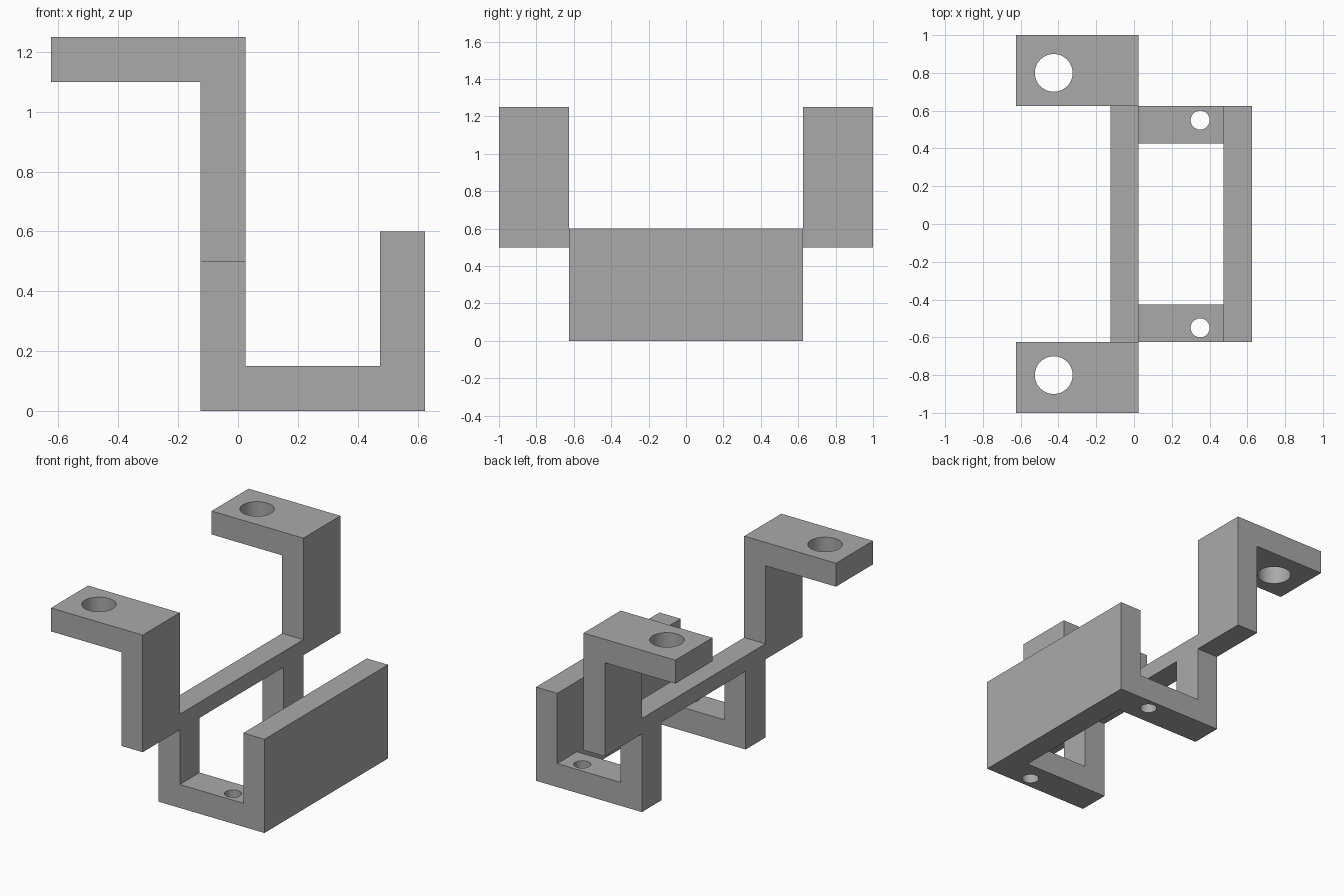
import bpy
import bmesh
from mathutils import Matrix

cube = bpy.data.objects.get("Cube")
if cube:
    bpy.data.objects.remove(cube, do_unlink=True)

grey = bpy.data.materials.new("plain_grey")
grey.use_nodes = True
COLOUR = (0.4, 0.4, 0.4, 1)
grey.diffuse_color = COLOUR
grey.node_tree.nodes["Principled BSDF"].inputs["Base Color"].default_value = COLOUR


def finish(name, bm):
    bmesh.ops.recalc_face_normals(bm, faces=bm.faces)
    mesh = bpy.data.meshes.new(name)
    bm.to_mesh(mesh)
    bm.free()
    mesh.materials.append(grey)
    obj = bpy.data.objects.new(name, mesh)
    bpy.context.collection.objects.link(obj)
    return obj


def extrude_profile(name, profile, y0, y1):
    """Closed outline in x and z, extruded along y."""
    bm = bmesh.new()
    face = bm.faces.new([bm.verts.new((x, y0, z)) for x, z in profile])
    new = bmesh.ops.extrude_face_region(bm, geom=[face])["geom"]
    verts = [v for v in new if isinstance(v, bmesh.types.BMVert)]
    bmesh.ops.translate(bm, verts=verts, vec=(0, y1 - y0, 0))
    return finish(name, bm)


def drill(name, x, y, z, radius):
    bm = bmesh.new()
    bmesh.ops.create_cone(bm, cap_ends=True, segments=48, radius1=radius,
                          radius2=radius, depth=0.4,
                          matrix=Matrix.Translation((x, y, z)))
    return finish(name, bm)


def cut(obj, cutters):
    bpy.context.view_layer.objects.active = obj
    for cutter in cutters:
        cutter.hide_render = True
        mod = obj.modifiers.new("cut", "BOOLEAN")
        mod.operation = "DIFFERENCE"
        mod.solver = "EXACT"
        mod.object = cutter
        bpy.ops.object.modifier_apply(modifier=mod.name)
        bpy.data.objects.remove(cutter, do_unlink=True)
    bpy.ops.object.select_all(action="DESELECT")
    obj.select_set(True)
    bpy.ops.object.shade_smooth_by_angle()


# Shared dimensions
back, spine, wall, edge = -0.125, 0.025, 0.475, 0.625
thick, rail_bottom, rail_top, top = 0.15, 0.5, 0.6, 1.25

# Cradle: U-shaped channel, opened below the rail and through the floor
cradle = extrude_profile("cradle", [
    (back, 0), (edge, 0), (edge, rail_top), (wall, rail_top),
    (wall, thick), (spine, thick), (spine, rail_top), (back, rail_top)],
    -edge, edge)
window = extrude_profile("window_cutter", [
    (-0.3, -0.1), (wall, -0.1), (wall, rail_bottom), (-0.3, rail_bottom)],
    -0.425, 0.425)
cut(cradle, [window] + [drill("screw_cutter", 0.35, s * 0.55, 0.1, 0.05)
                        for s in (-1, 1)])

# Hanging brackets: L-shaped arms with a large hole in each flange
for name, side in (("front_bracket", -1), ("back_bracket", 1)):
    bracket = extrude_profile(name, [
        (back, rail_bottom), (spine, rail_bottom), (spine, top),
        (-edge, top), (-edge, top - thick), (back, top - thick)],
        side * edge, side)
    cut(bracket, [drill("mount_cutter", -0.425, side * 0.8, 1.18, 0.1)])
